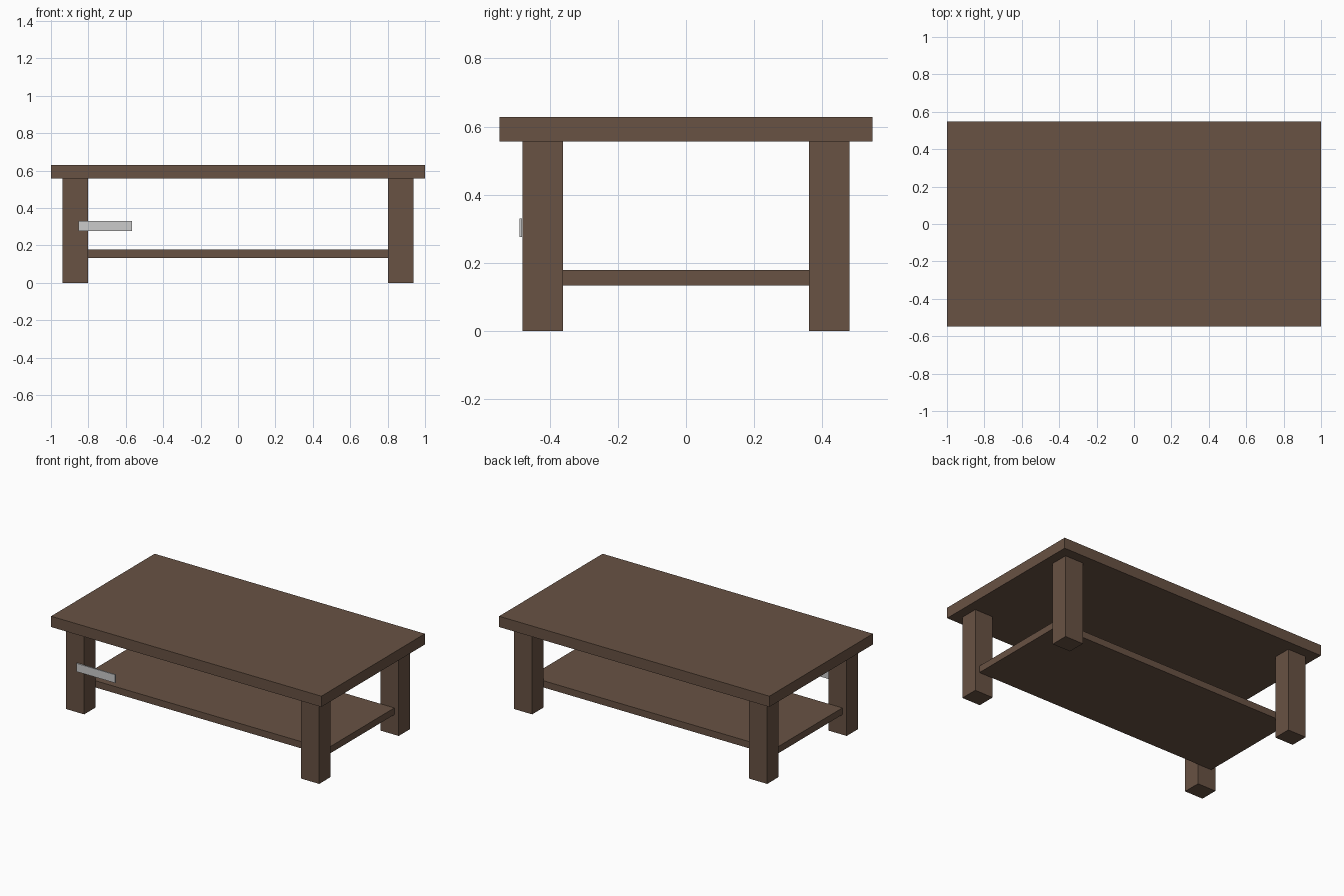
import bpy

if "Cube" in bpy.data.objects:
    bpy.data.objects.remove(bpy.data.objects["Cube"])

wood = bpy.data.materials.new("dark_wood")
wood.diffuse_color = (0.14, 0.085, 0.057, 1)
wood.use_nodes = True
wood.node_tree.nodes["Principled BSDF"].inputs["Base Color"].default_value = wood.diffuse_color


def box(name, x, y, z, mat=None):
    """Axis-aligned box from (min, max) ranges."""
    bpy.ops.mesh.primitive_cube_add(size=1)
    ob = bpy.context.object
    ob.name = name
    ob.location = [(r[0] + r[1]) / 2 for r in (x, y, z)]
    ob.scale = [r[1] - r[0] for r in (x, y, z)]
    bpy.ops.object.transform_apply(location=True, rotation=False, scale=True)
    if mat:
        ob.data.materials.append(mat)
    return ob


# Table top
box("table_top", (-1, 1), (-0.547, 0.547), (0.557, 0.629), wood)

# Lower shelf, running between the front and back legs
box("lower_shelf", (-0.905, 0.905), (-0.36, 0.36), (0.134, 0.179), wood)

# Four square legs
for sy, depth in ((-1, "front"), (1, "back")):
    for sx, side in ((-1, "left"), (1, "right")):
        box(f"{depth}_{side}_leg",
            sorted((sx * 0.802, sx * 0.937)),
            sorted((sy * 0.36, sy * 0.48)),
            (0, 0.557), wood)

# Thin metal plate on the front left leg
box("metal_plate", (-0.853, -0.567), (-0.489, -0.481), (0.276, 0.331))
